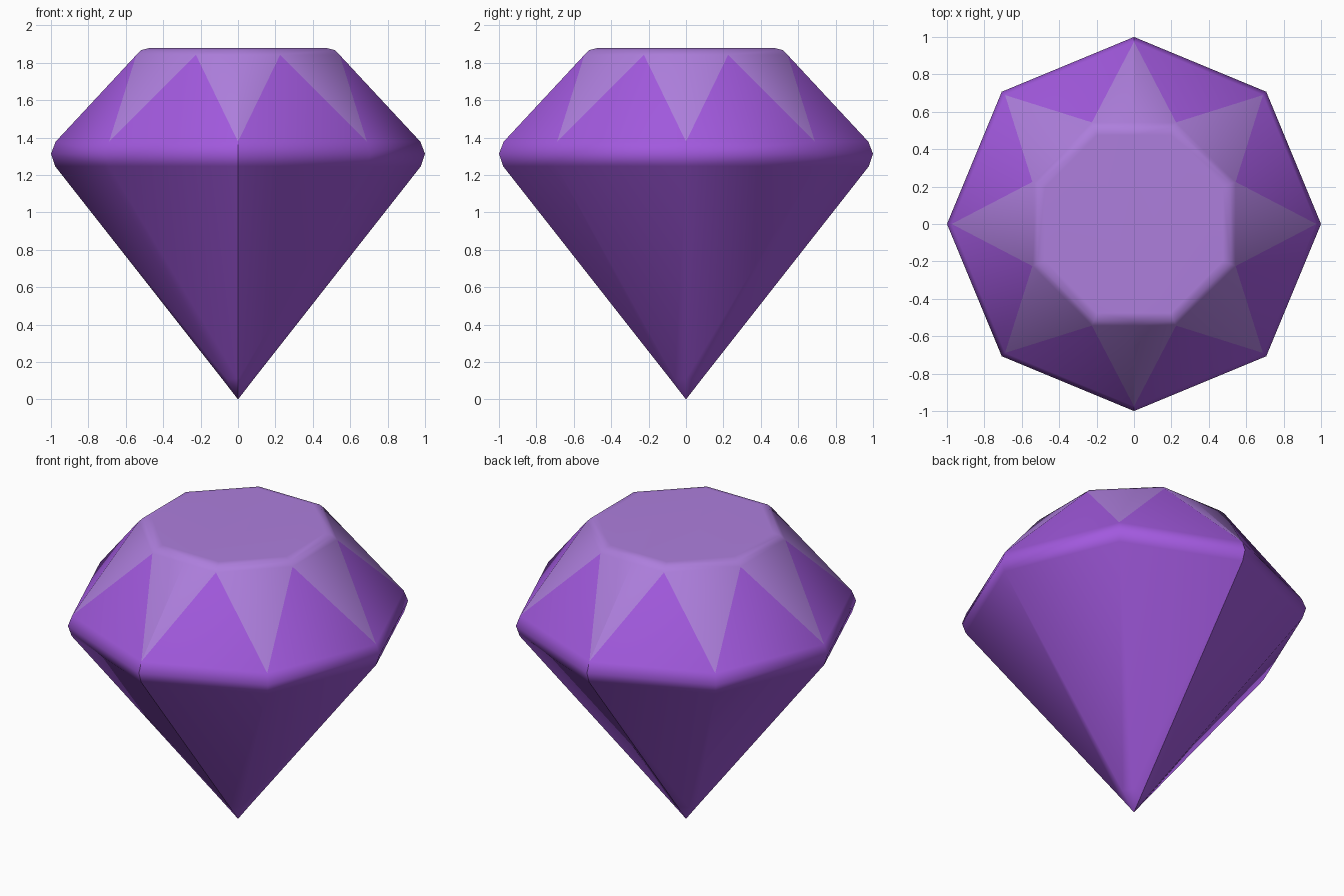
import bpy, bmesh, math

if "Cube" in bpy.data.objects:
    bpy.data.objects.remove(bpy.data.objects["Cube"])

SIDES = 8

def material(name, color):
    m = bpy.data.materials.new(name)
    m.diffuse_color = color
    m.use_nodes = True
    m.node_tree.nodes["Principled BSDF"].inputs["Base Color"].default_value = m.diffuse_color
    return m

bm = bmesh.new()

def ring(radius, z, turn=0.0):
    step = 2 * math.pi / SIDES
    return [bm.verts.new((radius * math.cos((i + turn) * step),
                          radius * math.sin((i + turn) * step), z))
            for i in range(SIDES)]

def face(verts, mat=0):
    f = bm.faces.new(verts)
    f.material_index = mat
    f.smooth = True

def band(low, high, mat=0):
    for i in range(SIDES):
        j = (i + 1) % SIDES
        face((low[i], low[j], high[j], high[i]), mat)

# pointed pavilion and softened girdle
tip = bm.verts.new((0, 0, 0))
lower = [ring(r, z) for r, z in ((0.085, 0.11), (0.978, 1.247), (1.0, 1.313), (0.975, 1.378))]
for i in range(SIDES):
    face((tip, lower[0][(i + 1) % SIDES], lower[0][i]))
for a, b in zip(lower, lower[1:]):
    band(a, b)

# table with rounded rim, turned half a step against the girdle
upper = [ring(r, z, 0.5) for r, z in ((0.588, 1.842), (0.56, 1.868), (0.515, 1.878))]
for a, b in zip(upper, upper[1:]):
    band(a, b, 1)
face(upper[-1], 1)

# crown of alternating triangles
girdle, rim = lower[-1], upper[0]
for i in range(SIDES):
    j = (i + 1) % SIDES
    face((girdle[i], girdle[j], rim[i]), 0)
    face((girdle[j], rim[j], rim[i]), 1)

# keep one half; the mirror makes the other and leaves the centre seam
bmesh.ops.bisect_plane(bm, geom=bm.verts[:] + bm.edges[:] + bm.faces[:], dist=1e-4,
                       plane_co=(0, 0, 0), plane_no=(1, 0, 0), clear_inner=True)
mesh = bpy.data.meshes.new("gem")
bm.to_mesh(mesh)
bm.free()
mesh.materials.append(material("purple", (0.36, 0.10, 0.73, 1)))
mesh.materials.append(material("pale_purple", (0.42, 0.21, 0.72, 1)))
gem = bpy.data.objects.new("gem", mesh)
bpy.context.collection.objects.link(gem)
mirror = gem.modifiers.new("mirror", 'MIRROR')
mirror.use_mirror_merge = False
gem.modifiers.new("weighted_normals", 'WEIGHTED_NORMAL')
